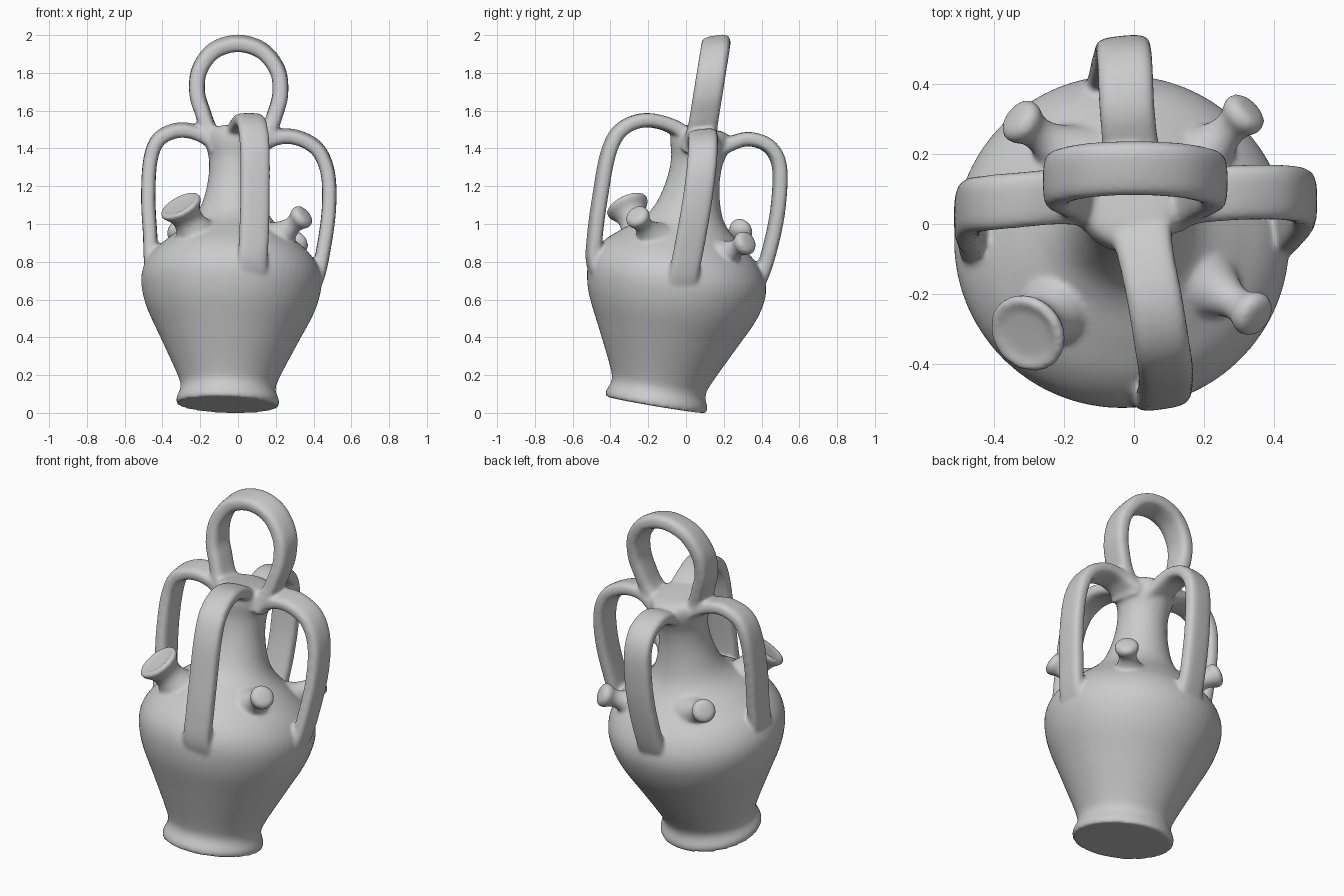
import bpy, bmesh, math
from mathutils import Vector

if "Cube" in bpy.data.objects:
    bpy.data.objects.remove(bpy.data.objects["Cube"])

parts = []


def loft(name, rings):
    """Skin a list of equal-sized closed rings and cap both ends."""
    bm = bmesh.new()
    vs = [[bm.verts.new(p) for p in r] for r in rings]
    n = len(rings[0])
    for a, b in zip(vs, vs[1:]):
        for i in range(n):
            j = (i + 1) % n
            bm.faces.new((a[i], a[j], b[j], b[i]))
    bm.faces.new(vs[0][::-1])
    bm.faces.new(vs[-1])
    bmesh.ops.recalc_face_normals(bm, faces=bm.faces[:])
    me = bpy.data.meshes.new(name)
    bm.to_mesh(me)
    bm.free()
    ob = bpy.data.objects.new(name, me)
    bpy.context.collection.objects.link(ob)
    parts.append(ob)
    return ob


def spline(pts, steps=8):
    """Catmull-Rom samples through points of any dimension."""
    P = [Vector(p) for p in pts]
    P = [2 * P[0] - P[1]] + P + [2 * P[-1] - P[-2]]
    out = []
    for a, b, c, d in zip(P, P[1:], P[2:], P[3:]):
        for k in range(steps):
            t = k / steps
            out.append(0.5 * (2 * b + (c - a) * t + (2 * a - 5 * b + 4 * c - d) * t * t
                              + (3 * b - a - 3 * c + d) * t ** 3))
    return out + [P[-2]]


def lathe(name, base, axis, profile, segs=64, steps=8):
    """Revolve (height, radius) points about a tilted axis."""
    base, w = Vector(base), Vector(axis).normalized()
    u = w.orthogonal().normalized()
    v = w.cross(u)
    ang = [2 * math.pi * i / segs for i in range(segs)]
    return loft(name, [[base + w * h + (u * math.cos(a) + v * math.sin(a)) * max(r, 0.002)
                        for a in ang] for h, r in spline(profile, steps)])


def strap(name, pts, across, width=0.158, thick=0.076, flare=0.3, segs=20):
    """Sweep a rounded flat clay strap that widens where it joins the pot."""
    path = spline(pts)
    n = len(path) - 1
    across = Vector(across)
    rings = []
    for i, p in enumerate(path):
        t = (path[min(i + 1, n)] - path[max(i - 1, 0)]).normalized()
        w = (across - t * across.dot(t)).normalized()
        m = t.cross(w)
        e = 1 + flare * max(0, 1 - min(i, n - i) / 12) ** 2
        ring = []
        for k in range(segs):
            a = 2 * math.pi * k / segs
            c, s = math.cos(a), math.sin(a)
            ring.append(p + w * math.copysign(abs(c) ** 0.6, c) * width / 2 * e
                        + m * math.copysign(abs(s) ** 0.6, s) * thick / 2 * e)
        rings.append(ring)
    return loft(name, rings)


# Leaning body with shoulder and neck
BASE, AXIS = (-0.055, -0.16, 0.05), (0.03, 0.166, 0.985)
lathe("body", BASE, AXIS, [(0, 0.27), (0.03, 0.272), (0.09, 0.252), (0.16, 0.272), (0.35, 0.364),
                           (0.5, 0.438), (0.6, 0.47), (0.68, 0.477), (0.75, 0.458), (0.82, 0.41),
                           (0.89, 0.33), (0.97, 0.232), (1.05, 0.178), (1.18, 0.143), (1.3, 0.137),
                           (1.4, 0.157), (1.46, 0.15), (1.485, 0.11), (1.49, 0.0)])

# Four strap handles from neck to shoulder, lower ends sunk into the body
strap("front_handle", [(0.01, 0.05, 1.43), (0.03, -0.07, 1.523), (0.06, -0.22, 1.557),
                       (0.08, -0.345, 1.505), (0.09, -0.412, 1.38), (0.09, -0.455, 1.15),
                       (0.085, -0.482, 0.95), (0.075, -0.485, 0.8), (0.07, -0.42, 0.66)], (1, 0.15, 0))
strap("back_handle", [(0, 0.12, 1.37), (-0.01, 0.22, 1.425), (-0.02, 0.33, 1.457),
                      (-0.025, 0.44, 1.418), (-0.03, 0.495, 1.31), (-0.035, 0.488, 1.1),
                      (-0.045, 0.45, 0.9), (-0.055, 0.395, 0.73), (-0.06, 0.31, 0.6)], (1, 0.1, 0))
strap("left_handle", [(-0.1, 0.085, 1.43), (-0.2, 0.08, 1.485), (-0.31, 0.07, 1.505),
                      (-0.415, 0.06, 1.46), (-0.463, 0.05, 1.35), (-0.475, 0.02, 1.15),
                      (-0.465, -0.01, 0.95), (-0.455, -0.035, 0.8), (-0.39, -0.05, 0.66)], (0, 1, 0.12))
strap("right_handle", [(0.1, 0.085, 1.42), (0.2, 0.085, 1.466), (0.31, 0.09, 1.466),
                       (0.42, 0.09, 1.404), (0.475, 0.08, 1.28), (0.482, 0.055, 1.1),
                       (0.457, 0.02, 0.9), (0.415, -0.015, 0.72), (0.33, -0.03, 0.6)], (0, 1, 0.12))

# Carrying ring on top of the neck
ring = [(-0.1, 1.4), (-0.155, 1.51), (-0.187, 1.6), (-0.216, 1.7), (-0.205, 1.82), (-0.128, 1.925),
        (0, 1.964), (0.128, 1.925), (0.21, 1.82), (0.224, 1.7), (0.2, 1.6), (0.165, 1.51), (0.1, 1.4)]
strap("top_ring", [(x, 0.085 + (z - 1.5) * 0.16, z) for x, z in ring], (0, 1, 0.16), 0.155, 0.084)

# Flared filling spout with a shallow dished mouth
tip = Vector((-0.308, -0.315, 1.11))
n = Vector((-0.44, -0.38, 0.81)).normalized()
lathe("spout", tip - n * 0.28, n, [(0, 0.14), (0.1, 0.105), (0.17, 0.08), (0.22, 0.088), (0.26, 0.115),
                                   (0.28, 0.113), (0.285, 0.095), (0.276, 0.075), (0.274, 0)], 40, 5)

# Three mushroom knobs on the shoulder
KNOB = [(0, 0.11), (0.06, 0.07), (0.11, 0.05), (0.15, 0.051), (0.175, 0.064),
        (0.2, 0.065), (0.218, 0.047), (0.224, 0)]
for name, end, d in (("front_right_knob", (0.36, -0.27, 1.065), (0.66, -0.42, 0.6)),
                     ("back_right_knob", (0.335, 0.335, 0.92), (0.65, 0.66, 0.4)),
                     ("back_left_knob", (-0.345, 0.31, 0.99), (-0.7, 0.52, 0.45))):
    d = Vector(d).normalized()
    lathe(name, Vector(end) - d * 0.224, d, KNOB, 32, 5)

# Fuse the clay parts into one skin with soft joins
bpy.ops.object.select_all(action='DESELECT')
for ob in parts:
    ob.select_set(True)
bpy.context.view_layer.objects.active = parts[0]
bpy.ops.object.join()
jug = bpy.context.object
jug.name = "clay_jug"
rm = jug.modifiers.new("fuse", 'REMESH')
rm.mode = 'VOXEL'
rm.voxel_size = 0.01
sm = jug.modifiers.new("soften", 'SMOOTH')
sm.factor = 0.5
sm.iterations = 8
for m in ("fuse", "soften"):
    bpy.ops.object.modifier_apply(modifier=m)

# Rest the lowest point on the ground
low = min(v.co.z for v in jug.data.vertices)
for v in jug.data.vertices:
    v.co.z -= low
bpy.ops.object.shade_smooth_by_angle(angle=math.radians(50))
